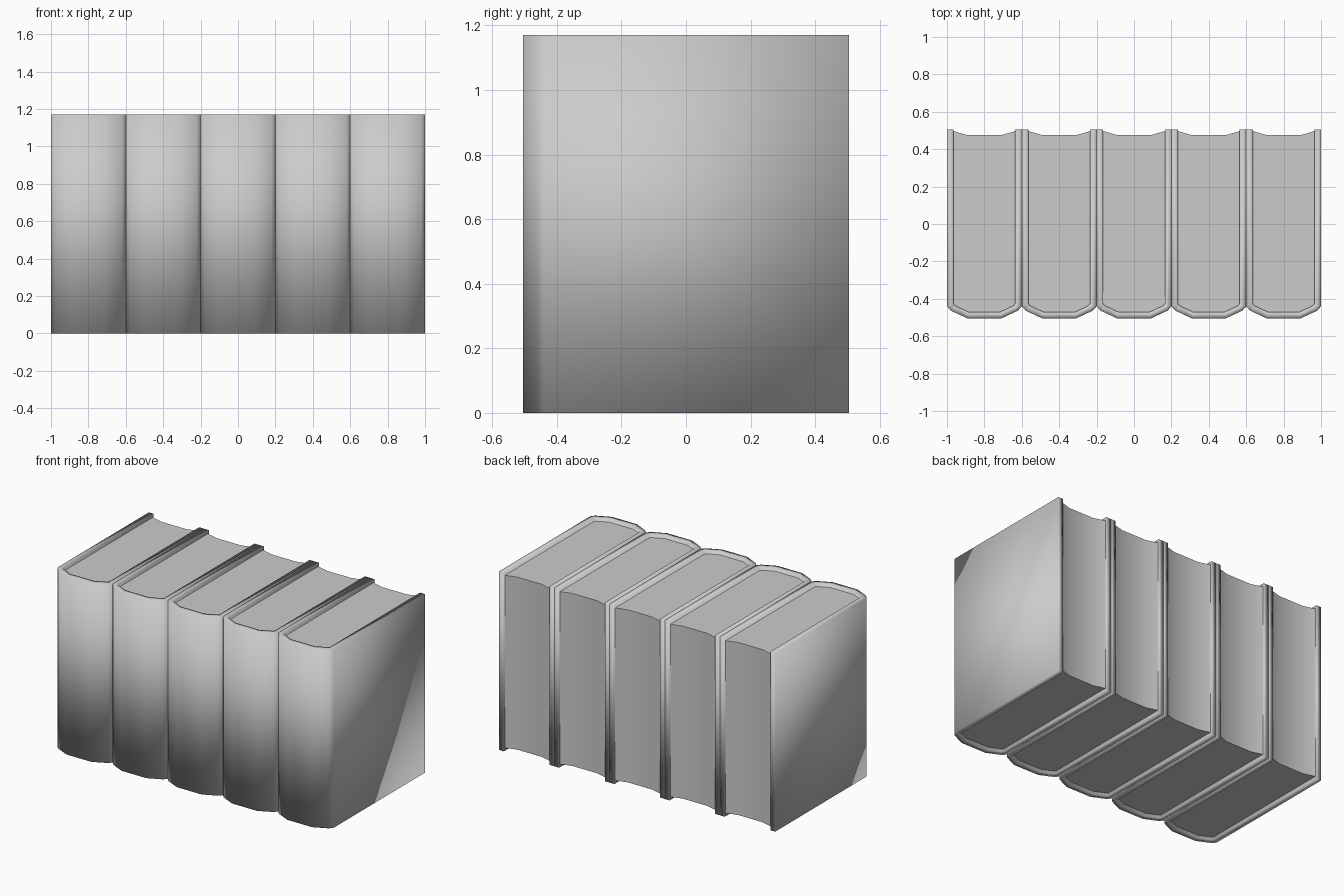
import bpy
import bmesh
import math

if "Cube" in bpy.data.objects:
    bpy.data.objects.remove(bpy.data.objects["Cube"], do_unlink=True)

HEIGHT = 1.17
INSET = 0.02
BOOKS = 5
WIDTH = 0.4

grey = bpy.data.materials.new("plain_grey")
grey.use_nodes = True
colour = (0.6, 0.6, 0.6, 1)
grey.diffuse_color = colour
grey.node_tree.nodes["Principled BSDF"].inputs["Base Color"].default_value = colour


def mirrored(half):
    """Right half of a profile, continued with its mirror image."""
    return half + [(-x, y) for x, y in reversed(half)]


# Outlines seen from above, back edge to spine
OUTER = mirrored([(0.2, 0.505), (0.2, -0.44), (0.18, -0.463), (0.09, -0.505)])
INNER = mirrored([(0.165, 0.505), (0.165, -0.425), (0.155, -0.437), (0.085, -0.47)])
PAGES = mirrored([(0.09, 0.475), (0.166, 0.497), (0.166, -0.425), (0.155, -0.438), (0.085, -0.471)])


def finish(bm, name, x):
    bmesh.ops.recalc_face_normals(bm, faces=bm.faces)
    mesh = bpy.data.meshes.new(name)
    bm.to_mesh(mesh)
    bm.free()
    mesh.materials.append(grey)
    obj = bpy.data.objects.new(name, mesh)
    obj.location.x = x
    bpy.context.collection.objects.link(obj)
    bpy.ops.object.select_all(action="DESELECT")
    obj.select_set(True)
    bpy.context.view_layer.objects.active = obj
    return obj


def ring(bm, outline, z):
    return [bm.verts.new((x, y, z)) for x, y in outline]


def add_cover(name, x):
    """U-shaped cover: outer and inner walls joined by rims and end strips."""
    bm = bmesh.new()
    ob, ot = ring(bm, OUTER, 0), ring(bm, OUTER, HEIGHT)
    ib, it = ring(bm, INNER, 0), ring(bm, INNER, HEIGHT)
    for i in range(len(OUTER) - 1):
        for a, b in ((ob, ot), (ib, it), (ob, ib), (ot, it)):
            bm.faces.new((a[i], a[i + 1], b[i + 1], b[i]))
    for i in (0, -1):
        bm.faces.new((ob[i], ot[i], it[i], ib[i]))
    finish(bm, name, x)
    bpy.ops.object.shade_smooth()


def add_pages(name, x):
    """Page block with a hollow fore edge."""
    bm = bmesh.new()
    low, high = ring(bm, PAGES, INSET), ring(bm, PAGES, HEIGHT - INSET)
    n = len(PAGES)
    for i in range(n):
        j = (i + 1) % n
        bm.faces.new((low[i], low[j], high[j], high[i]))
    bm.faces.new(low)
    bm.faces.new(high)
    finish(bm, name, x)
    bpy.ops.object.shade_smooth_by_angle(angle=math.radians(35))


# Row of books standing side by side
for k in range(BOOKS):
    centre = (k - (BOOKS - 1) / 2) * WIDTH
    add_cover(f"book_cover_{k + 1}", centre)
    add_pages(f"book_pages_{k + 1}", centre)
